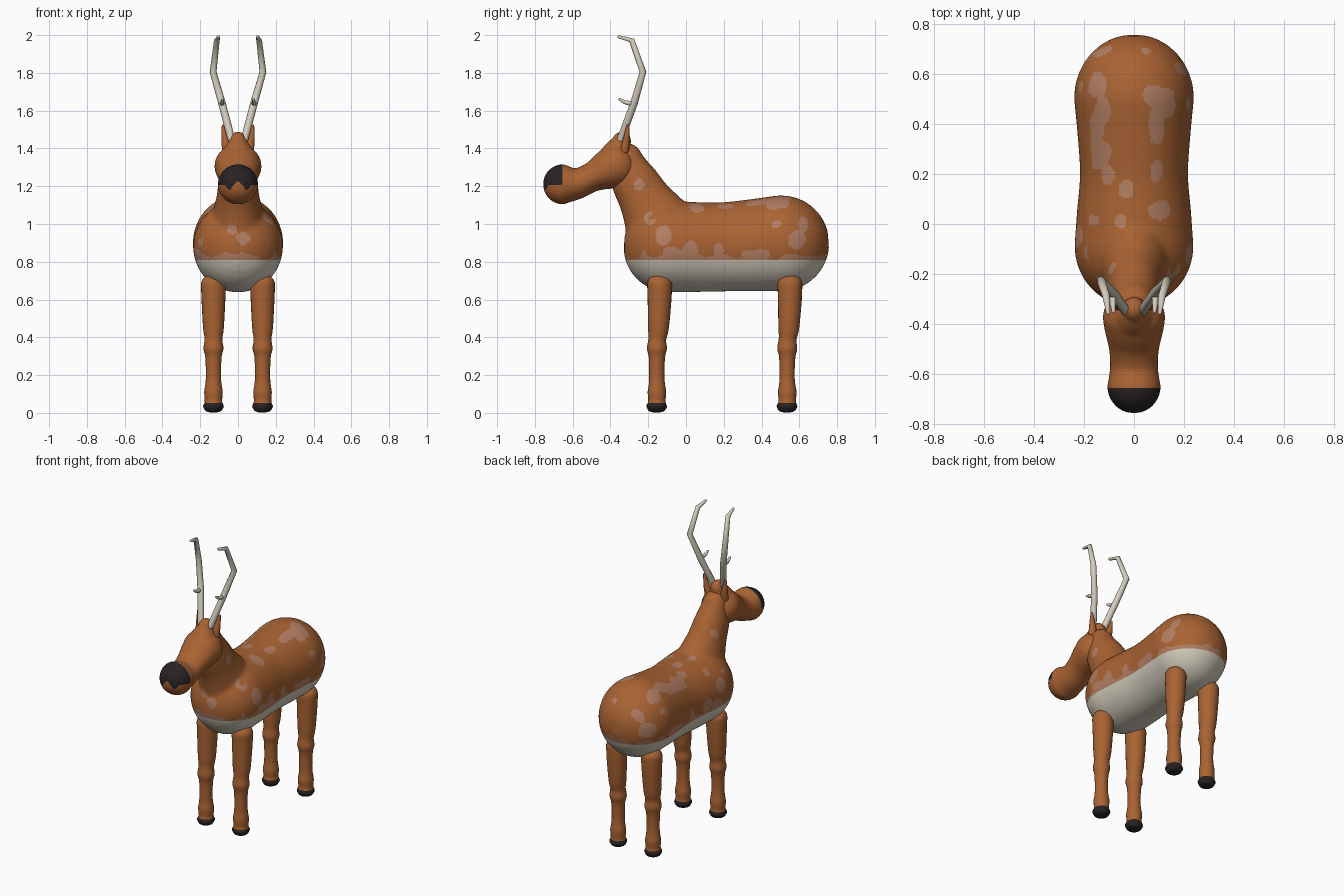
import bpy, bmesh, math
from mathutils import Vector, noise

if "Cube" in bpy.data.objects:
    bpy.data.objects.remove(bpy.data.objects["Cube"])


def material(name, rgb):
    m = bpy.data.materials.new(name)
    m.diffuse_color = (*rgb, 1)
    m.use_nodes = True
    m.node_tree.nodes["Principled BSDF"].inputs["Base Color"].default_value = m.diffuse_color
    return m


BROWN = material("coat brown", (0.40, 0.125, 0.033))
SPOT = material("spot tan", (0.45, 0.21, 0.125))
CREAM = material("cream", (0.66, 0.61, 0.51))
DARK = material("dark horn", (0.022, 0.016, 0.017))


def catmull(st, steps):
    """Smoothly interpolate stations (x, y, z, rx, rn)."""
    out = []
    for i in range(len(st) - 1):
        p = [Vector(st[max(0, min(len(st) - 1, i + k))]) for k in (-1, 0, 1, 2)]
        for s in range(steps):
            t = s / steps
            out.append(0.5 * (2 * p[1] + (p[2] - p[0]) * t
                              + (2 * p[0] - 5 * p[1] + 4 * p[2] - p[3]) * t * t
                              + (3 * p[1] - p[0] - 3 * p[2] + p[3]) * t ** 3))
    return out + [Vector(st[-1])]


def tube(bm, stations, sides=32, steps=5, caps=(1, 1)):
    """Elliptical tube along a path with rounded ends."""
    pts = catmull(stations, steps) if steps > 1 else [Vector(s) for s in stations]
    pos = [Vector(p[:3]) for p in pts]
    rings, n = [], len(pts)

    def ring(c, t, rx, rn):
        u = Vector((1, 0, 0))
        u = (u - t * u.dot(t)).normalized()
        v = t.cross(u)
        return [bm.verts.new(c + u * rx * math.cos(a) + v * rn * math.sin(a))
                for a in (2 * math.pi * k / sides for k in range(sides))]

    tan = [(pos[min(i + 1, n - 1)] - pos[max(i - 1, 0)]).normalized() for i in range(n)]

    def cap(i, sign, f):
        res = []
        for k in range(1, 8):
            a = math.pi / 2 * k / 8
            res.append(ring(pos[i] + tan[i] * sign * f * pts[i][4] * math.sin(a), tan[i],
                            pts[i][3] * math.cos(a), pts[i][4] * math.cos(a)))
        return res

    rings = cap(0, -1, caps[0])[::-1]
    rings += [ring(pos[i], tan[i], pts[i][3], pts[i][4]) for i in range(n)]
    rings += cap(n - 1, 1, caps[1])
    faces = []
    for a, b in zip(rings, rings[1:]):
        for k in range(sides):
            j = (k + 1) % sides
            faces.append(bm.faces.new((a[k], a[j], b[j], b[k])))
    faces += [bm.faces.new(rings[0]), bm.faces.new(rings[-1])]
    bmesh.ops.recalc_face_normals(bm, faces=faces)


def make(name, tubes, mats, rule=None, voxel=None, smooth=8, cuts=()):
    """Build tubes as one object, optionally fused, then colour faces by rule."""
    bm = bmesh.new()
    for args in tubes:
        tube(bm, **args)
    me = bpy.data.meshes.new(name)
    bm.to_mesh(me)
    bm.free()
    ob = bpy.data.objects.new(name, me)
    bpy.context.collection.objects.link(ob)
    if voxel:
        r = ob.modifiers.new("fuse", 'REMESH')
        r.mode, r.voxel_size = 'VOXEL', voxel
        s = ob.modifiers.new("blend", 'SMOOTH')
        s.factor, s.iterations = 0.5, smooth
        dg = bpy.context.evaluated_depsgraph_get()
        me = bpy.data.meshes.new_from_object(ob.evaluated_get(dg))
        ob.modifiers.clear()
        ob.data = me
    me.name = name
    me.materials.clear()
    for m in mats:
        me.materials.append(m)
    bm = bmesh.new()
    bm.from_mesh(me)
    for co, no in cuts:
        bmesh.ops.bisect_plane(bm, geom=bm.verts[:] + bm.edges[:] + bm.faces[:],
                               plane_co=co, plane_no=no)
    bm.normal_update()
    for f in bm.faces:
        f.smooth = True
        f.material_index = rule(f.calc_center_median(), f.normal) if rule else 0
    bm.to_mesh(me)
    bm.free()
    return ob


# Coat spots: ellipses seen from the side (y, z), top (x, y) and front (x, z)
SIDE = [(-.12, .945, .045, .05), (-.25, 1.21, .025, .03), (-.19, 1.03, .03, .03),
        (.05, 1.085, .035, .03), (-.285, .9, .02, .025), (-.25, .835, .04, .04),
        (.2, 1.09, .03, .015), (.48, 1.0, .025, .02), (.62, 1.0, .025, .04),
        (.59, .91, .045, .05), (.17, .86, .025, .04), (.38, .84, .09, .025),
        (.02, .86, .04, .05), (-.07, .84, .05, .04)]
TOP = [(-.145, .55, .04, .05), (-.125, .46, .035, .06), (-.155, .37, .035, .07),
       (-.14, .28, .055, .06), (-.105, .2, .03, .045), (.09, .51, .065, .045),
       (.13, .47, .04, .05), (.09, .39, .035, .07), (.05, .7, .022, .022),
       (.09, .21, .025, .045), (-.03, .14, .033, .04), (.1, .055, .05, .035),
       (-.17, .015, .03, .02), (-.055, .015, .022, .03), (.09, -.2, .025, .04)]
FRONT = [(.025, .92, .035, .035), (-.03, .97, .025, .025)]


def inside(a, b, spots, w):
    return any(((a - s[0]) / s[2]) ** 2 + ((b - s[1]) / s[3]) ** 2 < w for s in spots)


def coat(c, n):
    if c.z < 0.81:
        return 2
    wob = noise.noise(c * 14)
    if c.z < 0.83 + 0.03 * wob:
        return 1
    w = 1 + 0.7 * wob
    if n.y < -0.6 and c.z < 1.05:
        return int(inside(c.x, c.z, FRONT, w))
    if n.z > 0.6 and c.z > 0.95:
        return int(inside(c.x, c.y, TOP, w))
    shift = 0 if c.x > 0 else 0.07
    return int(abs(n.x) > 0.4 and inside(c.y - shift, c.z, SIDE, w))


# Body and neck
body = dict(stations=[(0, -.09, .88, .238, .242), (0, .05, .878, .228, .238),
                      (0, .2, .879, .216, .236), (0, .36, .888, .226, .244),
                      (0, .505, .898, .24, .254)], sides=64)
neck = dict(stations=[(0, -.12, .93, .17, .2), (0, -.155, 1.02, .145, .18),
                      (0, -.22, 1.135, .115, .14), (0, -.28, 1.245, .1, .122),
                      (0, -.315, 1.345, .08, .085)], sides=48)
make("body_and_neck", [body, neck], [BROWN, SPOT, CREAM], coat, 0.009, 22,
     [((0, 0, .81), (0, 0, 1))])


# Head: cranium to muzzle, plus raised crown
def nose(c, n):
    edge = 1.205 + 0.022 * math.cos(c.x * 70) * (abs(c.x) < 0.07)
    return int(c.y < -0.655 and c.z > edge)


snout = dict(stations=[(0, -.375, 1.305, .125, .118), (0, -.43, 1.28, .116, .102),
                       (0, -.5, 1.247, .1, .078), (0, -.575, 1.215, .096, .083),
                       (0, -.65, 1.21, .107, .107)], sides=48)
crown = dict(stations=[(0, -.375, 1.31, .115, .11), (0, -.36, 1.38, .085, .085),
                       (0, -.34, 1.44, .045, .05)], sides=40)
make("head", [snout, crown], [BROWN, DARK], nose, 0.007, 14,
     [((0, -.655, 0), (0, 1, 0))])

# Legs with dark hooves
for place, y0 in (("front", -.14), ("rear", .55)):
    for side, s in (("right", 1), ("left", -1)):
        prof = [(0, .68, .066), (0, .6, .063), (-.006, .45, .055), (-.012, .39, .047),
                (-.014, .34, .053), (-.014, .295, .043), (-.015, .2, .04),
                (-.014, .15, .043), (-.014, .11, .049), (-.014, .06, .046),
                (-.015, .035, .055), (-.015, .018, .047)]
        make(f"{place}_leg_{side}",
             [dict(stations=[(s * .13, y0 + dy, z, r, r) for dy, z, r in prof],
                   sides=24, steps=3, caps=(.85, .35))],
             [BROWN, DARK], lambda c, n: int(c.z < 0.052),
             cuts=[((0, 0, .052), (0, 0, 1))])

# Ears and antlers
for side, s in (("right", 1), ("left", -1)):
    make(f"ear_{side}",
         [dict(stations=[(s * .055, -.325, 1.39, .03, .025), (s * .068, -.315, 1.45, .02, .018),
                         (s * .079, -.308, 1.52, .007, .007)], sides=16)], [BROWN])
    beam = [(s * .035, -.345, 1.45, .02, .02), (s * .085, -.275, 1.64, .02, .02),
            (s * .132, -.228, 1.805, .018, .018), (s * .112, -.287, 1.972, .015, .015),
            (s * .103, -.355, 1.991, .008, .008)]
    tine = [(s * .085, -.275, 1.635, .014, .014), (s * .084, -.325, 1.645, .011, .011),
            (s * .082, -.35, 1.66, .007, .007)]
    make(f"antler_{side}", [dict(stations=beam, sides=12, steps=1),
                            dict(stations=tine, sides=10, steps=1)], [CREAM])
